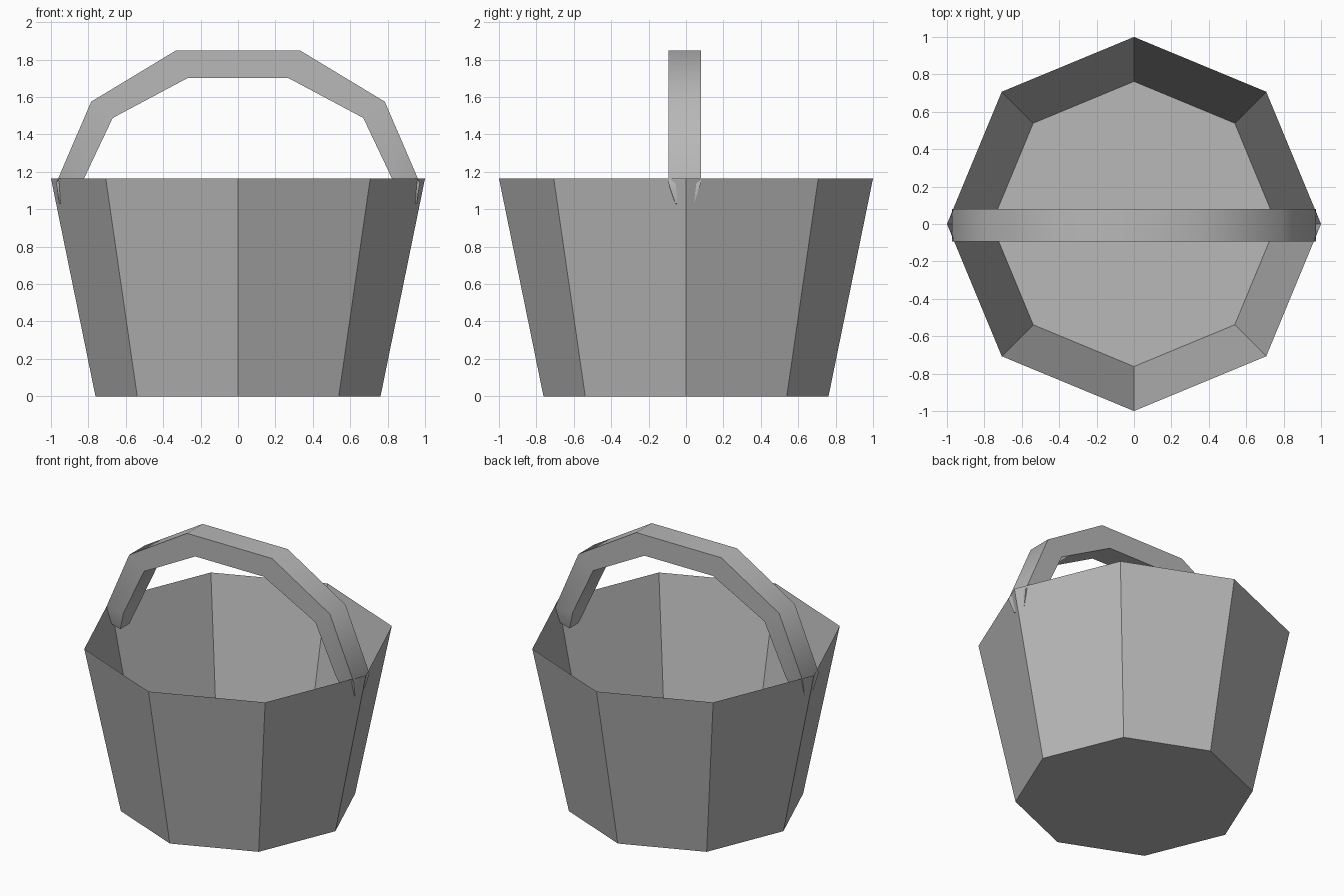
import bpy, bmesh, math

if "Cube" in bpy.data.objects:
    bpy.data.objects.remove(bpy.data.objects["Cube"])

grey = bpy.data.materials.new("plain grey")
grey.diffuse_color = (0.48, 0.48, 0.48, 1)
grey.use_nodes = True
grey.node_tree.nodes["Principled BSDF"].inputs["Base Color"].default_value = grey.diffuse_color


def finish(bm, name):
    bmesh.ops.recalc_face_normals(bm, faces=bm.faces)
    mesh = bpy.data.meshes.new(name)
    bm.to_mesh(mesh)
    bm.free()
    mesh.materials.append(grey)
    obj = bpy.data.objects.new(name, mesh)
    bpy.context.collection.objects.link(obj)
    return obj


# Bucket: open eight-sided sheet with a floor, wider at the rim
H = 1.165
bm = bmesh.new()


def octagon(r, z):
    return [bm.verts.new((r * math.cos(i * math.pi / 4), r * math.sin(i * math.pi / 4), z))
            for i in range(8)]


low, rim = octagon(0.762, 0), octagon(1.0, H)
bm.faces.new(low[::-1])
for i in range(8):
    j = (i + 1) % 8
    bm.faces.new((low[i], low[j], rim[j], rim[i]))
finish(bm, "bucket")

# Handle: rectangular section swept over an arch, with ends tapering into the wall
# each station: outer x, outer z, inner x, inner z, half width
half = [(0.955, 1.03, 0.88, 1.01, 0.05),
        (0.972, 1.14, 0.83, 1.15, 0.087),
        (0.785, 1.575, 0.67, 1.488, 0.087),
        (0.333, 1.848, 0.268, 1.702, 0.087)]
stations = half + [(-a, b, -c, d, w) for a, b, c, d, w in reversed(half)]
bm = bmesh.new()
rings = []
for ox, oz, ix, iz, w in stations:
    y0, y1 = -0.007 - w, -0.007 + w
    rings.append([bm.verts.new(p) for p in
                  ((ox, y0, oz), (ox, y1, oz), (ix, y1, iz), (ix, y0, iz))])
for a, b in zip(rings, rings[1:]):
    for i in range(4):
        j = (i + 1) % 4
        bm.faces.new((a[i], a[j], b[j], b[i]))
bm.faces.new(rings[0])
bm.faces.new(rings[-1])
handle = finish(bm, "handle")
bpy.context.view_layer.objects.active = handle
handle.select_set(True)
bpy.ops.object.shade_smooth_by_angle(angle=math.radians(45))
